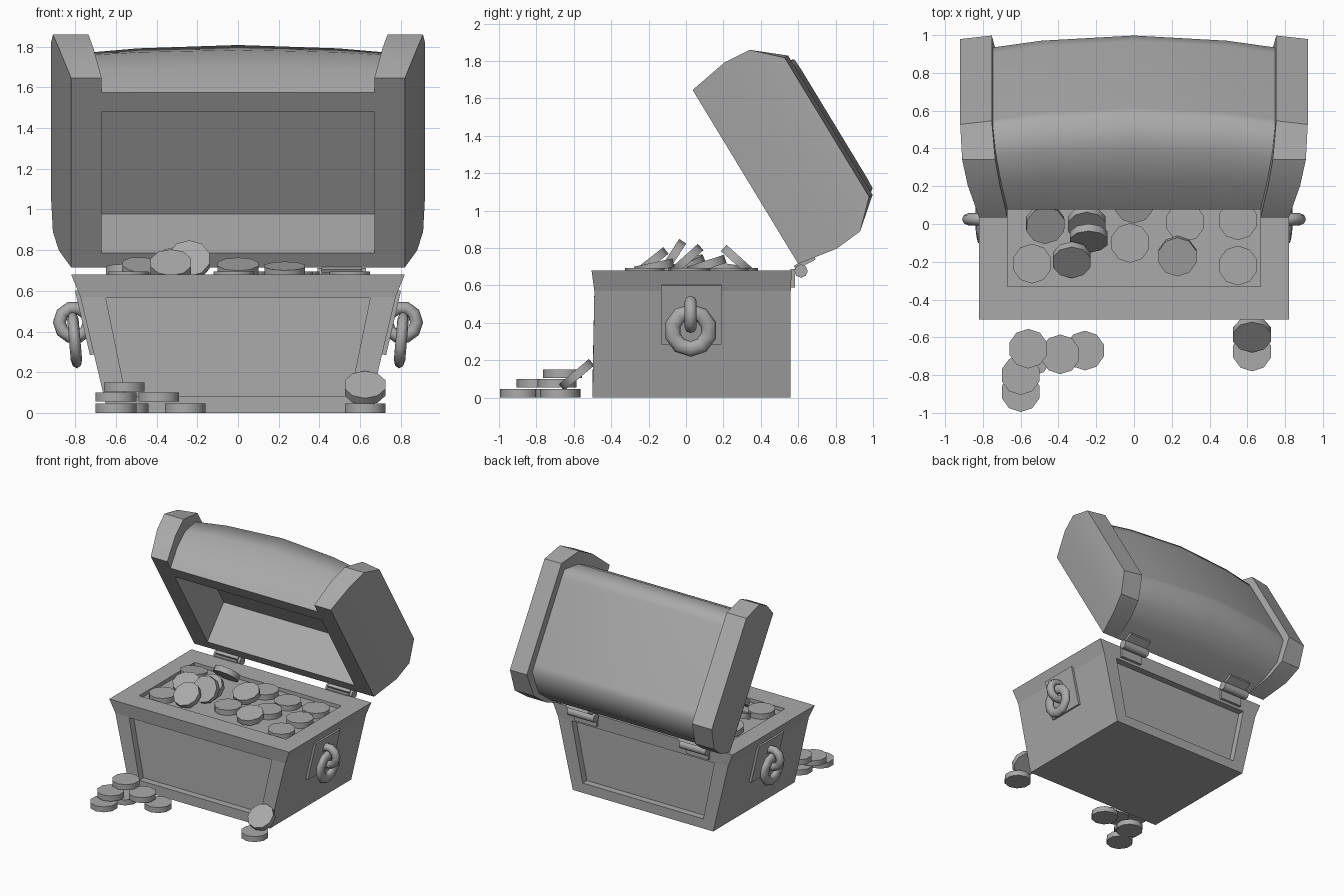
import bpy, bmesh, math
from mathutils import Matrix, Vector

cube = bpy.data.objects.get("Cube")
if cube:
    bpy.data.objects.remove(cube)

grey = bpy.data.materials.new("plain grey")
grey.use_nodes = True
shade = (0.4, 0.4, 0.4, 1)
grey.diffuse_color = shade
grey.node_tree.nodes["Principled BSDF"].inputs["Base Color"].default_value = shade


def finish(name, bm, smooth=None):
    bmesh.ops.recalc_face_normals(bm, faces=bm.faces)
    me = bpy.data.meshes.new(name)
    bm.to_mesh(me)
    bm.free()
    me.materials.append(grey)
    ob = bpy.data.objects.new(name, me)
    bpy.context.collection.objects.link(ob)
    if smooth:
        bpy.ops.object.select_all(action='DESELECT')
        ob.select_set(True)
        bpy.context.view_layer.objects.active = ob
        bpy.ops.object.shade_smooth_by_angle(angle=math.radians(smooth))


def ring_verts(bm, pts):
    return [bm.verts.new(p) for p in pts]


def bridge(bm, a, b):
    n = len(a)
    for i in range(n):
        j = (i + 1) % n
        bm.faces.new((a[i], a[j], b[j], b[i]))


def rect(x, front, back, z):
    return [(-x, front, z), (x, front, z), (x, back, z), (-x, back, z)]


def box(name, size, matrix):
    bm = bmesh.new()
    bmesh.ops.create_cube(bm, size=1)
    bm.transform(matrix @ Matrix.Diagonal((*size, 1)))
    finish(name, bm)


def cylinder(name, radius, depth, sides, matrix):
    bm = bmesh.new()
    bmesh.ops.create_cone(bm, cap_ends=True, segments=sides, radius1=radius,
                          radius2=radius, depth=depth, matrix=matrix)
    finish(name, bm, 50)


def torus(name, major, minor, thick, matrix, steps=10, sides=8):
    bm = bmesh.new()
    rings = []
    for i in range(steps):
        turn = Matrix.Rotation(math.tau * i / steps, 4, 'Z')
        rings.append(ring_verts(bm, [
            matrix @ turn @ Vector((major + minor * math.cos(math.tau * k / sides), 0,
                                    thick * math.sin(math.tau * k / sides)))
            for k in range(sides)]))
    for i in range(steps):
        bridge(bm, rings[i], rings[(i + 1) % steps])
    finish(name, bm, 70)


def at(x, y, z, rx=0, ry=0):
    return (Matrix.Translation((x, y, z)) @ Matrix.Rotation(math.radians(ry), 4, 'Y')
            @ Matrix.Rotation(math.radians(rx), 4, 'X'))


# Chest body: tapered box with a rim, shallow well and sunken front and back panels
bm = bmesh.new()
foot = ring_verts(bm, rect(0.64, -0.5, 0.56, 0))
neck = ring_verts(bm, rect(0.775, -0.49, 0.56, 0.57))
rim = ring_verts(bm, rect(0.82, -0.505, 0.565, 0.68))
mouth = ring_verts(bm, rect(0.67, -0.33, 0.39, 0.68))
well = ring_verts(bm, rect(0.67, -0.33, 0.39, 0.65))
bm.faces.new(foot)
bm.faces.new(well)
for low, high in ((neck, rim), (rim, mouth), (mouth, well)):
    bridge(bm, low, high)
for a, b in ((0, 1), (2, 3)):
    frame = [foot[a], foot[b], neck[b], neck[a]]
    sx, inward = (1, 0.055) if a == 0 else (-1, -0.055)
    y_low, y_high = foot[a].co.y, neck[a].co.y
    corners = [(-0.55 * sx, y_low, 0.08), (0.55 * sx, y_low, 0.08),
               (0.65 * sx, y_high, 0.565), (-0.65 * sx, y_high, 0.565)]
    edge = ring_verts(bm, corners)
    sunk = ring_verts(bm, [(x, y + inward, z) for x, y, z in corners])
    bridge(bm, frame, edge)
    bridge(bm, edge, sunk)
    bm.faces.new(sunk)
for a, b in ((1, 2), (3, 0)):
    bm.faces.new((foot[a], foot[b], neck[b], neck[a]))
finish("chest_body", bm)


# Lid space: u runs from the hinge to the front lip, d rises from the lid's open side
def lid(x, u, d):
    return (x, 0.6 - 0.519 * u + 0.855 * d, 0.715 + 0.855 * u + 0.519 * d)


# Lid barrel: hollow section lofted sideways, bulging toward the middle
outer = [(0, 0), (-0.01, 0.2), (0.01, 0.38), (0.14, 0.55), (0.2, 0.553), (0.88, 0.553),
         (0.945, 0.55), (1.02, 0.38), (1.035, 0.2), (1.006, 0)]
inner = [(0.895, 0), (0.895, 0.36), (0.09, 0.36), (0.082, 0)]
bm = bmesh.new()
loops = []
for x in (-0.75, -0.49, 0, 0.49, 0.75):
    swell = 1 - 0.135 * (x / 0.75) ** 2
    loops.append(ring_verts(bm, [lid(x, u, d * swell) for u, d in outer]
                            + [lid(x, u, d) for u, d in inner]))
for a, b in zip(loops, loops[1:]):
    bridge(bm, a, b)
bm.faces.new(loops[0])
bm.faces.new(loops[-1])
finish("lid_barrel", bm, 72)

# Lid end caps: faceted blocks that flare outward toward the crown
# each level: inner rise, outer rise, back u, front u, inner x, outer x
levels = [(0, 0, 0, 1.088, 0.67, 0.82), (0.22, 0.22, -0.037, 1.125, 0.71, 0.88),
          (0.373, 0.373, -0.023, 1.112, 0.735, 0.91),
          (0.532, 0.51, 0.11, 0.98, 0.753, 0.92)]
for side, label in ((1, "left"), (-1, "right")):
    bm = bmesh.new()
    loops = [ring_verts(bm, [lid(side * xi, u0, di), lid(side * xo, u0, do),
                             lid(side * xo, u1, do), lid(side * xi, u1, di)])
             for di, do, u0, u1, xi, xo in levels]
    for a, b in zip(loops, loops[1:]):
        bridge(bm, a, b)
    bm.faces.new(loops[0])
    bm.faces.new(loops[-1])
    finish(label + "_lid_end", bm, 30)

    # Hinge: knuckle with a leaf on the body and one on the lid
    hx = 0.51 * side
    cylinder(label + "_hinge_knuckle", 0.036, 0.24, 8,
             at(hx, 0.615, 0.677) @ Matrix.Rotation(math.pi / 2, 4, 'Y'))
    box(label + "_hinge_body_leaf", (0.2, 0.025, 0.1), at(hx, 0.57, 0.638))
    box(label + "_hinge_lid_leaf", (0.2, 0.12, 0.025), at(hx, 0.635, 0.722, 28))

    # Handle: tilted plate, staple and hanging ring
    lean = 13 * side
    box(label + "_handle_plate", (0.03, 0.32, 0.325), at(0.75 * side, 0.03, 0.445, 0, lean))
    torus(label + "_handle_staple", 0.073, 0.032, 0.032, at(0.805 * side, 0.025, 0.445, 90))
    torus(label + "_handle_ring", 0.1, 0.042, 0.028,
          at(0.803 * side, 0.025, 0.36, 0, 90 + 5 * side))

# Coins: x, y, centre height, tilt about x, tilt about y
coins = [
    # spilled on the ground
    (-0.6, -0.89, 0.023), (-0.54, -0.7, 0.023), (-0.26, -0.67, 0.023),
    (-0.6, -0.8, 0.078), (-0.39, -0.69, 0.078), (-0.56, -0.66, 0.128),
    (0.625, -0.675, 0.023), (0.625, -0.585, 0.122, 40),
    # lying flat in the well
    (-0.54, -0.21, 0.672), (0.55, -0.22, 0.672), (0.55, 0.02, 0.672), (0.27, 0.01, 0.672),
    (-0.02, -0.1, 0.672), (0.3, 0.22, 0.672), (0.55, 0.23, 0.672), (0.05, 0.28, 0.672),
    # leaning in the heap
    (0.23, -0.17, 0.7, 12), (0, 0.11, 0.71, 18), (-0.47, 0, 0.705, 22, 6),
    (-0.33, -0.19, 0.722, 38), (-0.24, -0.075, 0.748, 57), (-0.25, 0, 0.735, 42),
    (-0.3, 0.28, 0.73, -42), (-0.55, 0.21, 0.695, -8),
]
for i, (x, y, z, *tilt) in enumerate(coins):
    cylinder(f"coin_{i + 1}", 0.105, 0.045, 10, at(x, y, z, *tilt))
